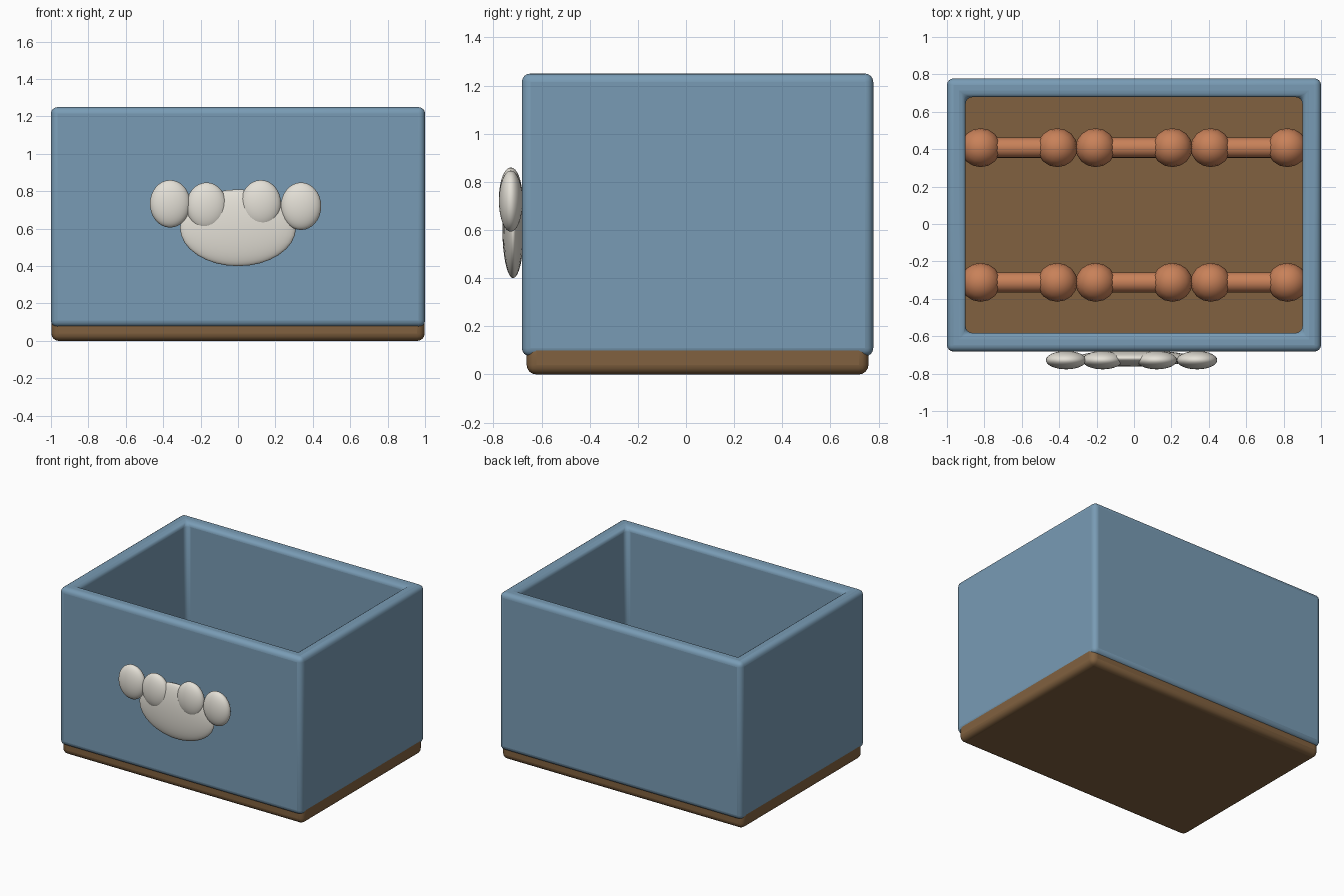
import bpy, bmesh, math

if "Cube" in bpy.data.objects:
    bpy.data.objects.remove(bpy.data.objects["Cube"])


def material(name, rgb):
    m = bpy.data.materials.new(name)
    m.diffuse_color = (*rgb, 1)
    m.use_nodes = True
    m.node_tree.nodes["Principled BSDF"].inputs["Base Color"].default_value = m.diffuse_color
    return m


BLUE = material("blue_paint", (0.19, 0.33, 0.46))
BROWN = material("brown_wood", (0.22, 0.12, 0.05))
TAN = material("biscuit", (0.58, 0.22, 0.10))
CREAM = material("cream", (0.78, 0.75, 0.68))
CY = 0.048  # box centre in y


def finish(ob, name, mat, bevel=0):
    ob.name = name
    ob.data.materials.append(mat)
    if bevel:
        mod = ob.modifiers.new("rounded", "BEVEL")
        mod.width, mod.segments = bevel, 4
        mod.limit_method = "ANGLE"
    bpy.ops.object.select_all(action="DESELECT")
    ob.select_set(True)
    bpy.context.view_layer.objects.active = ob
    bpy.ops.object.shade_smooth_by_angle(angle=math.radians(35))


def box(name, loc, size, mat, bevel):
    bpy.ops.mesh.primitive_cube_add(size=1, location=loc)
    ob = bpy.context.object
    ob.scale = size
    bpy.ops.object.transform_apply(location=False, rotation=False, scale=True)
    finish(ob, name, mat, bevel)


def ellipsoid(name, loc, radii, mat, segs=32, rings=16):
    bpy.ops.mesh.primitive_uv_sphere_add(segments=segs, ring_count=rings, location=loc)
    ob = bpy.context.object
    ob.scale = radii
    finish(ob, name, mat)


def wall_frame(z0, z1, hx, hy, t):
    # rectangular tube: outer and inner loops at both heights, bridged round
    bm = bmesh.new()
    loops = []
    for x, y, z in ((hx, hy, z0), (hx, hy, z1), (hx - t, hy - t, z1), (hx - t, hy - t, z0)):
        loops.append([bm.verts.new((sx * x, sy * y, z))
                      for sx, sy in ((-1, -1), (1, -1), (1, 1), (-1, 1))])
    for i in range(4):
        a, b = loops[i], loops[(i + 1) % 4]
        for j in range(4):
            k = (j + 1) % 4
            bm.faces.new((a[j], a[k], b[k], b[j]))
    bmesh.ops.recalc_face_normals(bm, faces=bm.faces)
    me = bpy.data.meshes.new("walls")
    bm.to_mesh(me)
    bm.free()
    ob = bpy.data.objects.new("walls", me)
    bpy.context.collection.objects.link(ob)
    ob.location.y = CY
    finish(ob, "walls", BLUE, 0.035)


# box body
wall_frame(0.075, 1.25, 1.0, 0.73, 0.1)
box("base", (0, CY, 0.075), (1.996, 1.42, 0.15), BROWN, 0.04)

# paw emblem on the front
ellipsoid("paw_pad", (0, -0.718, 0.605), (0.31, 0.045, 0.205), CREAM)
for i, (x, z) in enumerate(((-0.363, 0.733), (-0.168, 0.72), (0.122, 0.733), (0.337, 0.72))):
    ellipsoid(f"paw_toe_{i + 1}", (x, -0.728, z), (0.108, 0.049, 0.127), CREAM)

# bone biscuits lying on the floor, two rows of three
for row, y in enumerate((CY - 0.36, CY + 0.36)):
    for col in range(3):
        x, z, tag = (col - 1) * 0.615, 0.25, f"{row + 1}_{col + 1}"
        bpy.ops.mesh.primitive_cylinder_add(vertices=24, radius=0.054, depth=0.41,
                                            location=(x, y, z), rotation=(0, math.pi / 2, 0))
        finish(bpy.context.object, f"bone_shaft_{tag}", TAN)
        for s in (-1, 1):
            ellipsoid(f"bone_knob_{tag}_{'left' if s < 0 else 'right'}",
                      (x + s * 0.205, y, z), (0.108, 0.104, 0.104), TAN, 16, 8)
